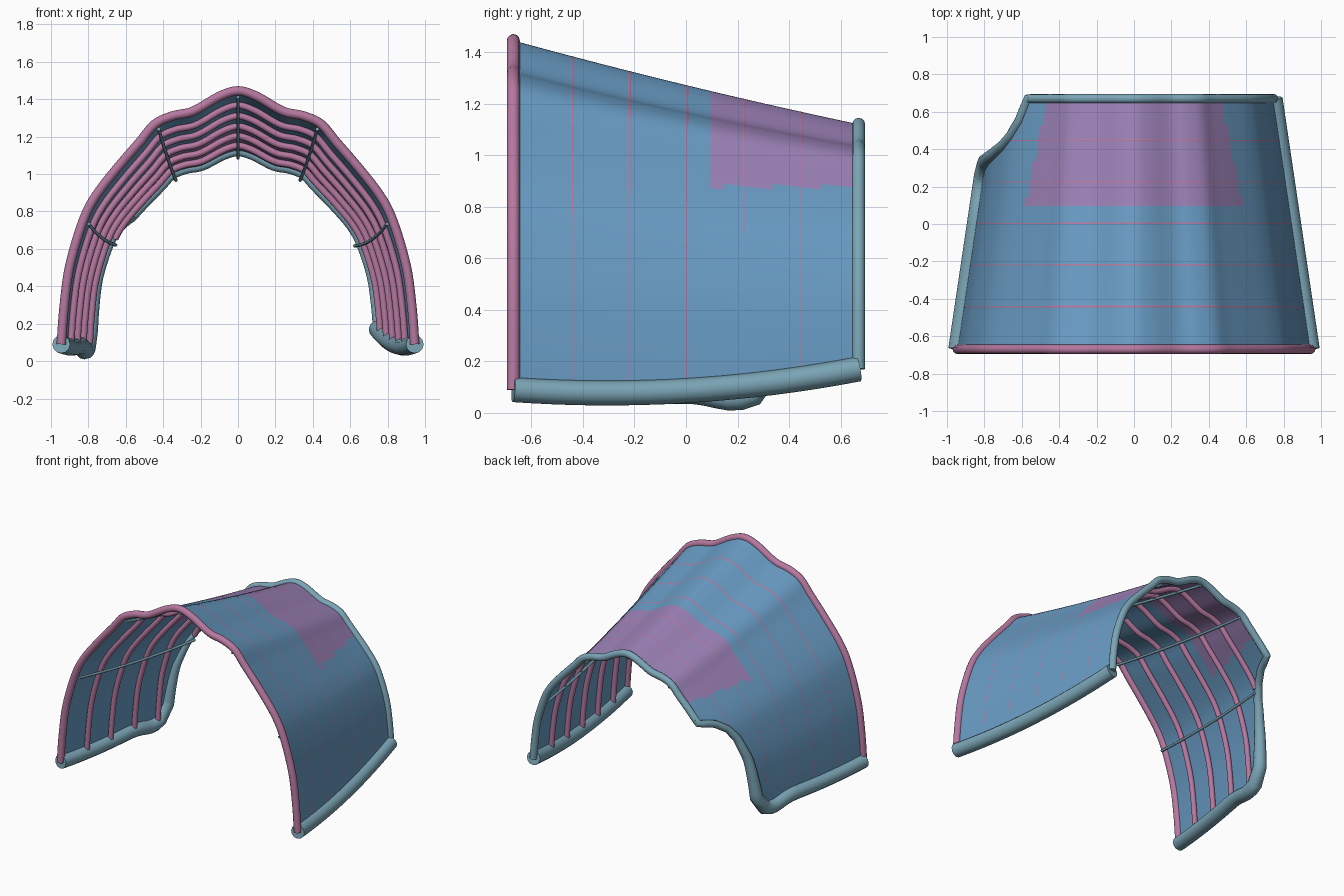
import bpy, math
from mathutils import Vector

if "Cube" in bpy.data.objects:
    bpy.data.objects.remove(bpy.data.objects["Cube"])

YF = 0.67
SUB = 5   # samples per profile segment


def material(name, rgb):
    m = bpy.data.materials.new(name)
    m.diffuse_color = (*rgb, 1)
    m.use_nodes = True
    m.node_tree.nodes["Principled BSDF"].inputs["Base Color"].default_value = m.diffuse_color
    return m


BLUE = material("canopy_blue", (0.14, 0.33, 0.55))
PURPLE = material("patch_purple", (0.33, 0.22, 0.47))
PINK = material("rib_pink", (0.47, 0.19, 0.35))
TEAL = material("edge_teal", (0.20, 0.38, 0.47))

# Half profile of the front arch (x, z), apex to foot
HALF = [(0, 1.445), (0.10, 1.415), (0.24, 1.335), (0.35, 1.31), (0.445, 1.265), (0.525, 1.17),
        (0.645, 1.03), (0.76, 0.88), (0.83, 0.74), (0.90, 0.50), (0.93, 0.28), (0.945, 0.08)]
# How far back the left side reaches (front profile z, y)
CUT = [(0.08, 0.32), (0.3, 0.345), (0.5, 0.37), (0.7, 0.42), (0.8, 0.47), (0.88, 0.55), (0.94, 0.67)]


def catmull(pts, n):
    p = [Vector(q) for q in pts]
    p = [2 * p[0] - p[1]] + p + [2 * p[-1] - p[-2]]
    out = []
    for i in range(1, len(p) - 2):
        a, b, c, d = p[i - 1:i + 3]
        for k in range(n):
            t = k / n
            out.append(0.5 * (2 * b + (c - a) * t + (2 * a - 5 * b + 4 * c - d) * t * t
                              + (3 * b - a - 3 * c + d) * t ** 3))
    return out + [p[-2]]


# Full arch runs from left foot to right foot
ARCH = catmull([(-x, z) for x, z in reversed(HALF)] + HALF[1:], SUB)
N = len(ARCH)
APEX = N // 2


def reach(i):
    """Rear limit of the canopy at arch sample i."""
    x, z = ARCH[i]
    if x > 0 or z >= CUT[-1][0]:
        return YF
    for (z0, y0), (z1, y1) in zip(CUT, CUT[1:]):
        if z <= z1:
            return y0 + (y1 - y0) * (z - z0) / (z1 - z0)


def quad(y, a, b, c):
    """Parabola through the front, middle and back values."""
    t = y / YF
    return b + (c - a) / 2 * t + ((a + c) / 2 - b) * t * t


def point(i, y):
    x, z = ARCH[i]
    base, top = quad(y, 0.09, 0.086, 0.17), quad(y, 1.445, 1.272, 1.12)
    zz = base + (z - 0.08) / 1.365 * (top - base)
    if x < 0:   # sagging rear left corner
        zz -= 0.045 * math.exp(-((y - 0.2) / 0.12) ** 2) * max(0, 1 - (z - 0.08) / 0.3)
    return Vector((x * (1 - 0.21 * (y + YF) / (2 * YF)), y, zz))


def inset(i, y, d):
    """Point moved inside the canopy by d."""
    t = point(min(i + 1, N - 1), y) - point(max(i - 1, 0), y)
    return point(i, y) + Vector((t.z, 0, -t.x)).normalized() * d


def finish(obj):
    bpy.ops.object.select_all(action='DESELECT')
    obj.select_set(True)
    bpy.context.view_layer.objects.active = obj
    if obj.type == 'CURVE':
        bpy.ops.object.convert(target='MESH')
    bpy.ops.object.shade_smooth_by_angle(angle=math.radians(40))


def tube(name, pts, radius, mat):
    radii = radius if isinstance(radius, list) else [radius] * len(pts)
    cu = bpy.data.curves.new(name, 'CURVE')
    cu.dimensions = '3D'
    cu.bevel_depth = 1
    cu.bevel_resolution = 4
    cu.use_fill_caps = True
    s = cu.splines.new('POLY')
    s.points.add(len(pts) - 1)
    for sp, p, r in zip(s.points, pts, radii):
        sp.co = (*p, 1)
        sp.radius = r
    cu.materials.append(mat)
    obj = bpy.data.objects.new(name, cu)
    bpy.context.collection.objects.link(obj)
    finish(obj)


# Canopy sheet with the purple rear patch
ROWS = 28
verts = [point(i, -YF + (reach(i) + YF) * j / ROWS) for i in range(N) for j in range(ROWS + 1)]
faces = []
for i in range(N - 1):
    for j in range(ROWS):
        a = i * (ROWS + 1) + j
        faces.append((a, a + ROWS + 1, a + ROWS + 2, a + 1)[::-1])
me = bpy.data.meshes.new("canopy")
me.from_pydata(verts, [], faces)
me.materials.append(BLUE)
me.materials.append(PURPLE)
for f in me.polygons:
    f.material_index = int(f.center.y > 0.1 and f.center.z > 0.88)
me.update()
if me.polygons[(APEX + 2) * ROWS].normal.z < 0:
    me.flip_normals()
canopy = bpy.data.objects.new("canopy", me)
bpy.context.collection.objects.link(canopy)
finish(canopy)

# Front arch and inner ribs
tube("front_arch", [point(i, -YF) for i in range(N)], 0.025, PINK)
for k, y in enumerate((-0.445, -0.222, 0, 0.222, 0.445)):
    tube(f"rib_{k + 1}", [inset(i, y, 0.0175) for i in range(N) if reach(i) >= y], 0.018, PINK)

# Thin lengthwise bars tying the ribs together
for k, off in enumerate((-8, -4, 0, 4, 8)):
    i = APEX + off * SUB
    end = reach(i)
    tube(f"long_bar_{k + 1}", [inset(i, -YF + (end + YF) * j / 12, 0.034) for j in range(13)], 0.009, TEAL)

# Rear edge tube, over the arch down to the start of the cutout
tube("rear_edge", [point(i, YF) for i in range(N) if reach(i) >= YF], 0.025, TEAL)

# Right bottom tube
tube("right_bottom_edge", [point(N - 1, -YF + 2 * YF * j / 20) for j in range(21)], 0.048, TEAL)

# Left bottom tube, curling up along the cutout and thinning out
first = next(i for i in range(N) if reach(i) >= YF)
path = [point(0, -YF + (0.26 + YF) * j / 20) for j in range(21)]
path += [point(i, reach(i)) for i in range(2, first + 1)]
radii = [0.048] * 21 + [0.048 - 0.023 * min(1, (i / first) * 1.4) for i in range(2, first + 1)]
tube("left_bottom_and_cutout_edge", path, radii, TEAL)
